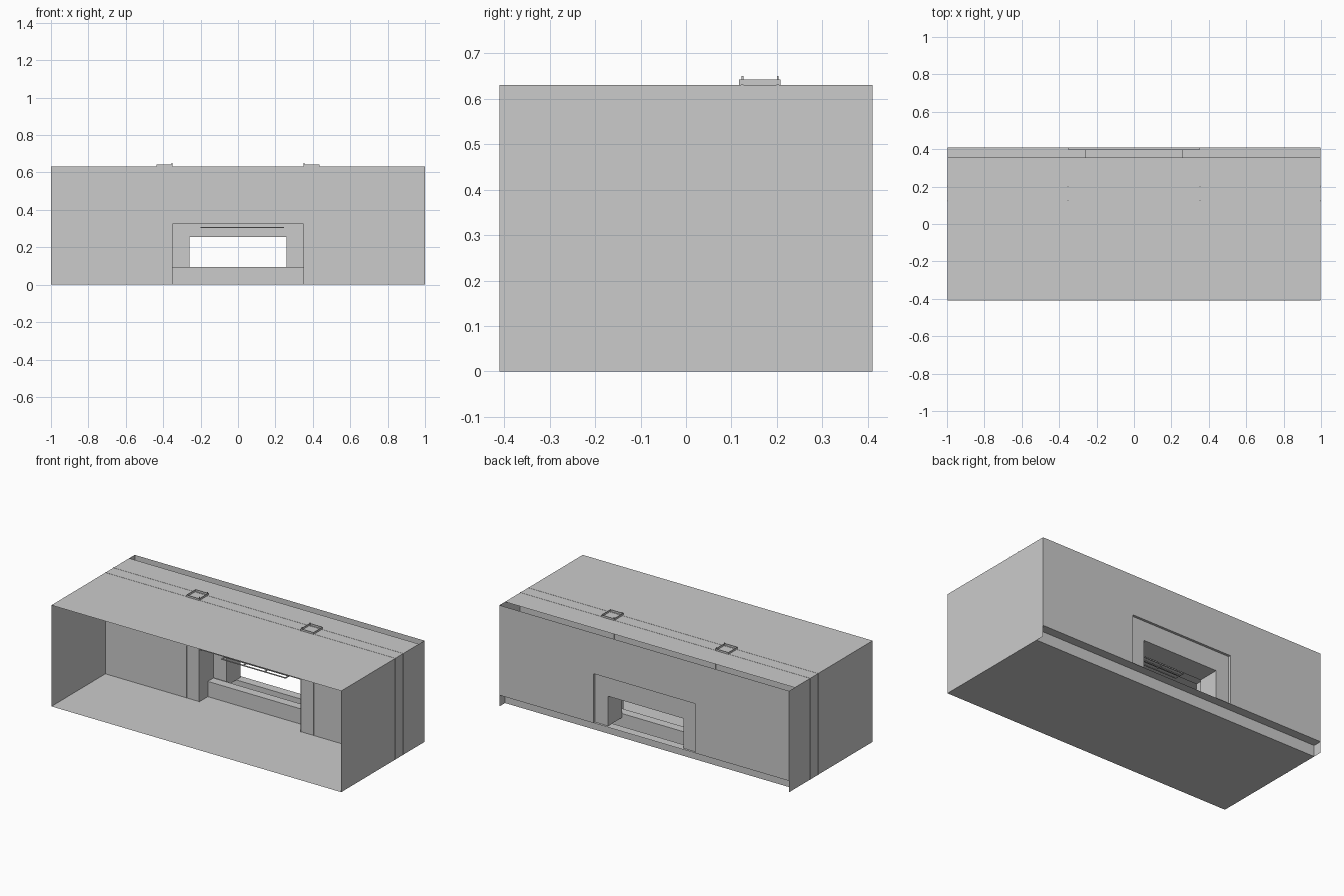
import bpy, bmesh
from mathutils import Vector

if "Cube" in bpy.data.objects:
    bpy.data.objects.remove(bpy.data.objects["Cube"])


def make(name, faces):
    """Object from a list of quads."""
    bm = bmesh.new()
    for quad in faces:
        bm.faces.new([bm.verts.new(p) for p in quad])
    bmesh.ops.remove_doubles(bm, verts=bm.verts, dist=1e-5)
    mesh = bpy.data.meshes.new(name)
    bm.to_mesh(mesh)
    bm.free()
    ob = bpy.data.objects.new(name, mesh)
    bpy.context.collection.objects.link(ob)
    return ob


def sheet(x0, x1, y0, y1, z0, z1):
    """Quad: exactly one axis has equal limits."""
    if x0 == x1:
        return [(x0, y0, z0), (x0, y1, z0), (x0, y1, z1), (x0, y0, z1)]
    if y0 == y1:
        return [(x0, y0, z0), (x1, y0, z0), (x1, y0, z1), (x0, y0, z1)]
    return [(x0, y0, z0), (x1, y0, z0), (x1, y1, z0), (x0, y1, z0)]


def box(name, x0, x1, y0, y1, z0, z1):
    bm = bmesh.new()
    bmesh.ops.create_cube(bm, size=1)
    bmesh.ops.scale(bm, vec=Vector((x1 - x0, y1 - y0, z1 - z0)), verts=bm.verts)
    bmesh.ops.translate(bm, vec=Vector(((x0 + x1) / 2, (y0 + y1) / 2, (z0 + z1) / 2)), verts=bm.verts)
    mesh = bpy.data.meshes.new(name)
    bm.to_mesh(mesh)
    bm.free()
    ob = bpy.data.objects.new(name, mesh)
    bpy.context.collection.objects.link(ob)
    return ob


def surround(y, hw, z0, z1, ow, oz0, oz1):
    """Sheet at y, half width hw, with an opening of half width ow."""
    f = [sheet(-hw, -ow, y, y, z0, z1), sheet(ow, hw, y, y, z0, z1),
         sheet(-ow, ow, y, y, oz1, z1)]
    if oz0 > z0:
        f.append(sheet(-ow, ow, y, y, z0, oz0))
    return f


W, H, F, B = 0.998, 0.63, -0.41, 0.41   # half width, height, front, back
KICK = 0.355                            # kick board and roof end
WIN, WTOP = 0.26, 0.255                 # window half width and top
PORT, PTOP = 0.35, 0.325                # opening half width and top

# Outer shell
make("floor", [sheet(-W, W, F, KICK, 0, 0)])
make("roof", [sheet(-W, W, F, KICK, H, H)])
make("side_walls", [sheet(s * W, s * W, F, B, 0, H) for s in (-1, 1)])

# Dividing wall: two skins with an opening, ends just through the shell
for name, y in (("front_skin", 0.121), ("rear_skin", 0.199)):
    for s, side in ((-1, "left"), (1, "right")):
        x0, x1 = sorted((s * PORT, s * 1.0))
        box(f"{name}_{side}", x0, x1, y, y + 0.006, 0, H + 0.001)
    box(f"{name}_top", -PORT, PORT, y, y + 0.006, PTOP, H + 0.001)

# Shafts inside the wall with open tops, and corner pins
for s in (-1, 1):
    a, b = sorted((s * PORT, s * 0.437))
    make("shaft", [sheet(a, a, 0.117, 0.208, 0, 0.642), sheet(b, b, 0.117, 0.208, 0, 0.642),
                   sheet(a, b, 0.119, 0.119, PTOP, 0.642), sheet(a, b, 0.207, 0.207, 0, 0.642)])
    for y in (0.124, 0.202):
        box("corner_pin", s * 0.353 - 0.002, s * 0.353 + 0.002, y - 0.002, y + 0.002, 0, 0.65)

# Header above the opening
make("header", [sheet(-PORT, PORT, 0.118, 0.207, PTOP, PTOP)])

# Step behind the opening
box("step", -PORT, PORT, 0.203, 0.258, 0, 0.095)

# Inner window surround and reveals
make("inner_surround", surround(0.26, PORT, 0.095, PTOP, WIN, 0.095, WTOP))
make("window_reveals", [sheet(s * WIN, s * WIN, 0.26, 0.395, 0.07, WTOP) for s in (-1, 1)]
     + [sheet(-WIN, WIN, 0.26, 0.395, WTOP, WTOP)])
make("surround_sides", [sheet(s * PORT, s * PORT, 0.205, 0.26, 0, PTOP) for s in (-1, 1)])

# Rear panel with a shallow recess around the window
make("rear_panel", surround(B, W, 0.07, H, PORT, 0.07, 0.377))
make("recess_edges", [sheet(s * PORT, s * PORT, 0.395, B, 0.07, 0.377) for s in (-1, 1)]
     + [sheet(-PORT, PORT, 0.395, B, 0.377, 0.377)])
make("recess_panel", surround(0.395, PORT, 0.07, 0.377, WIN, 0.07, WTOP))

# Kick board and the ledge over it
make("kick_board", [sheet(-W, W, KICK, KICK, 0, 0.07)])
make("kick_ledge", [sheet(-W, W, KICK, B, 0.07, 0.07)])

# Rack under the header
for y in (0.122, 0.155, 0.188):
    box("rack_rail", -0.2, 0.245, y - 0.003, y + 0.003, 0.303, 0.308)
for x in (-0.197, -0.05, 0.096, 0.242):
    box("rack_bar", x - 0.003, x + 0.003, 0.122, 0.188, 0.303, 0.308)
